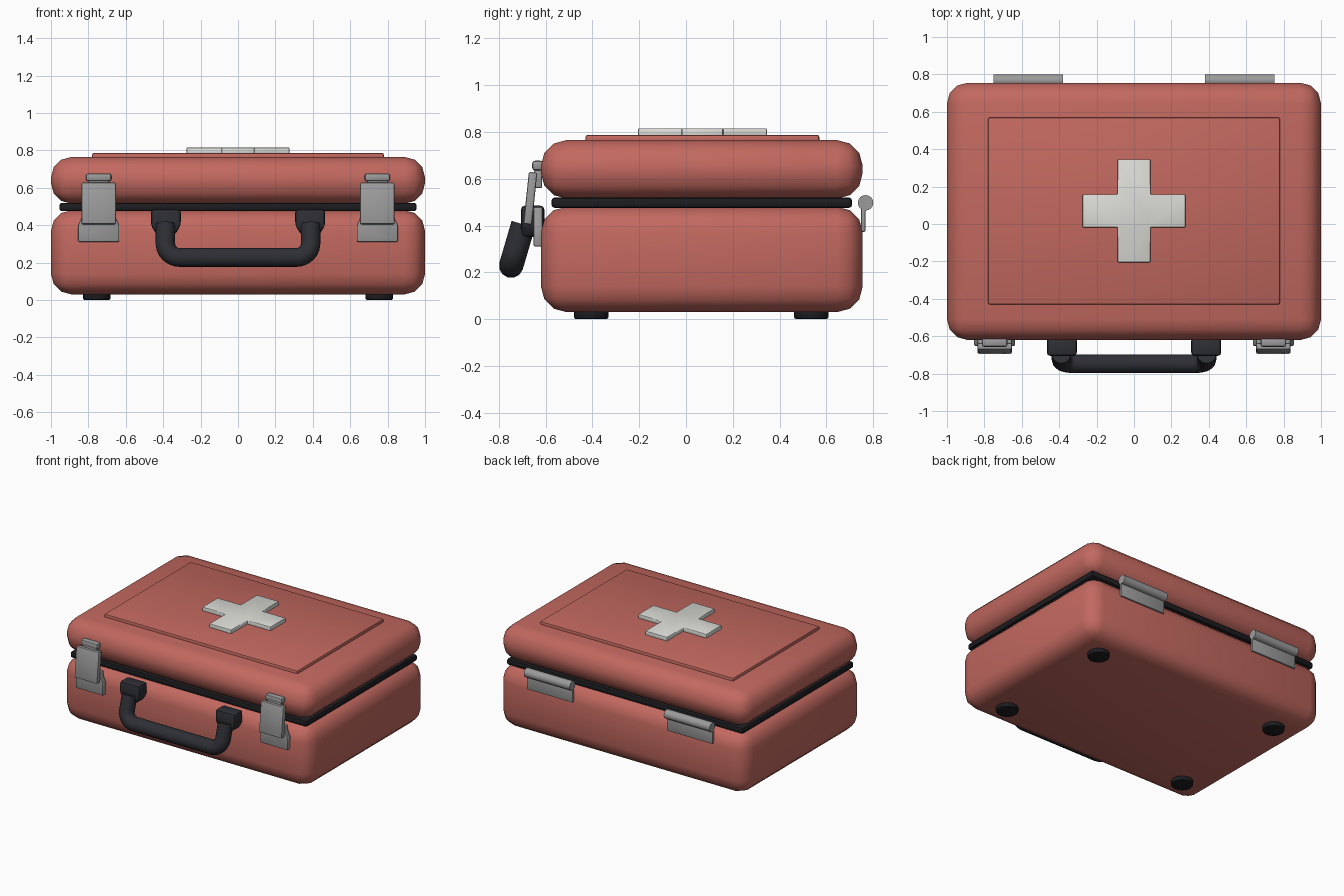
import bpy
from math import radians, sin, cos, pi
from mathutils import Vector

default = bpy.data.objects.get("Cube")
if default:
    bpy.data.objects.remove(default, do_unlink=True)


def material(name, color):
    m = bpy.data.materials.new(name)
    m.use_nodes = True
    m.diffuse_color = (*color, 1)
    node = next(n for n in m.node_tree.nodes if n.type == 'BSDF_PRINCIPLED')
    node.inputs["Base Color"].default_value = (*color, 1)
    return m


RED = material("case red", (0.54, 0.14, 0.115))
METAL = material("latch grey", (0.33, 0.33, 0.335))
WHITE = material("emblem white", (0.72, 0.72, 0.69))
GRIP = material("grip charcoal", (0.027, 0.028, 0.035))
RUBBER = material("rubber black", (0.012, 0.012, 0.015))


def finish(ob, name, mat, bevel=0, segments=2):
    """Name, colour, bevel and smooth the active object."""
    ob.name = ob.data.name = name
    ob.data.materials.clear()
    ob.data.materials.append(mat)
    if bevel:
        mod = ob.modifiers.new("rounded edges", 'BEVEL')
        mod.width = bevel
        mod.segments = segments
        mod.limit_method = 'ANGLE'
        mod.angle_limit = radians(29)
        bpy.ops.object.modifier_apply(modifier=mod.name)
    bpy.ops.object.shade_smooth_by_angle(angle=radians(40))
    return ob


def box(name, mat, xs, ys, zs, bevel=0, segments=2, tilt=0):
    """Box from its x, y and z ranges, tilted about x."""
    spans = (xs, ys, zs)
    bpy.ops.mesh.primitive_cube_add(size=1, location=[(a + b) / 2 for a, b in spans])
    ob = bpy.context.object
    ob.scale = [b - a for a, b in spans]
    bpy.ops.object.transform_apply(location=False, rotation=False, scale=True)
    ob.rotation_euler.x = tilt
    return finish(ob, name, mat, bevel, segments)


def cylinder(name, mat, radius, depth, loc, rot=(0, 0, 0), sides=16, bevel=0):
    bpy.ops.mesh.primitive_cylinder_add(vertices=sides, radius=radius, depth=depth,
                                        location=loc, rotation=rot)
    return finish(bpy.context.object, name, mat, bevel)


def prism(name, mat, outline, direction, bevel):
    """Solid made by pushing a flat outline along a direction."""
    n = len(outline)
    verts = [Vector(p) for p in outline]
    verts += [v + Vector(direction) for v in verts]
    faces = [list(range(n)), list(range(n, 2 * n))]
    faces += [(i, (i + 1) % n, n + (i + 1) % n, n + i) for i in range(n)]
    mesh = bpy.data.meshes.new(name)
    mesh.from_pydata(verts, [], faces)
    ob = bpy.data.objects.new(name, mesh)
    bpy.context.collection.objects.link(ob)
    bpy.ops.object.select_all(action='DESELECT')
    ob.select_set(True)
    bpy.context.view_layer.objects.active = ob
    bpy.ops.object.mode_set(mode='EDIT')
    bpy.ops.mesh.select_all(action='SELECT')
    bpy.ops.mesh.normals_make_consistent(inside=False)
    bpy.ops.object.mode_set(mode='OBJECT')
    return finish(ob, name, mat, bevel)


# Case shells, seal and raised lid panel
MID_Y = 0.07
box("lower_shell", RED, (-1, 1), (-0.62, 0.755), (0.03, 0.48), 0.11, 3)
box("lid", RED, (-1, 1), (-0.62, 0.755), (0.515, 0.765), 0.11, 3)
box("seal", RUBBER, (-0.955, 0.955), (-0.575, 0.71), (0.475, 0.52), 0.015)
box("lid_panel", RED, (-0.78, 0.78), (-0.43, 0.57), (0.745, 0.787), 0.01)

# Cross emblem: one quarter corner turned four times
ARM, HALF = 0.275, 0.088
cross = []
for k in range(4):
    c, s = round(cos(k * pi / 2)), round(sin(k * pi / 2))
    for x, y in ((ARM, -HALF), (ARM, HALF), (HALF, HALF)):
        cross.append((x * c - y * s, MID_Y + x * s + y * c, 0.78))
prism("cross_emblem", WHITE, cross, (0, 0, 0.035), 0.005)

for side, sx in (("left", 1), ("right", -1)):
    # Latch: shouldered base plate, tilted lever, catch on the lid
    x = 0.745 * sx
    base = [(-0.11, 0.31), (0.11, 0.31), (0.11, 0.40), (0.092, 0.44),
            (0.092, 0.48), (-0.092, 0.48), (-0.092, 0.44), (-0.11, 0.40)]
    prism(side + "_latch_base", METAL, [(x + u, -0.652, z) for u, z in base],
          (0, 0.04, 0), 0.008)
    box(side + "_latch_lever", METAL, (x - 0.092, x + 0.092), (-0.683, -0.647),
        (0.405, 0.628), 0.008, 2, radians(-6))
    box(side + "_latch_catch", METAL, (x - 0.068, x + 0.068), (-0.657, -0.61),
        (0.635, 0.677), 0.012)
    box(side + "_latch_link", METAL, (x - 0.055, x + 0.055), (-0.65, -0.615),
        (0.56, 0.65), 0.005)

    # Handle mount with tapered foot
    x = 0.386 * sx
    mount = [(-0.08, 0.485), (0.08, 0.485), (0.08, 0.40),
             (0.05, 0.35), (-0.05, 0.35), (-0.08, 0.40)]
    prism(side + "_handle_mount", GRIP, [(x + u, -0.705, z) for u, z in mount],
          (0, 0.1, 0), 0.017)

    # Hinge: barrel and leaf
    x = 0.565 * sx
    cylinder(side + "_hinge_barrel", METAL, 0.033, 0.37, (x, 0.767, 0.497),
             (0, pi / 2, 0))
    box(side + "_hinge_leaf", METAL, (x - 0.185, x + 0.185), (0.748, 0.766),
        (0.373, 0.497), 0.004)

    # Feet
    for end, y in (("front", -0.405), ("back", 0.535)):
        cylinder(f"{side}_{end}_foot", RUBBER, 0.074, 0.045,
                 (0.755 * sx, y, 0.0225), sides=20, bevel=0.01)

# Carry handle: U-shaped tube hanging forward
TOP, LOW = Vector((0, -0.695, 0.405)), Vector((0, -0.747, 0.228))
down = (LOW - TOP).normalized()
REACH, BEND = 0.388, 0.075
half = [Vector((REACH, 0, 0)) + TOP]
for i in range(7):
    a = i / 6 * pi / 2
    half.append(LOW + Vector((REACH - BEND + BEND * cos(a), 0, 0))
                - down * BEND * (1 - sin(a)))
path = half + [Vector((-p.x, p.y, p.z)) for p in reversed(half)]
curve = bpy.data.curves.new("carry_handle", 'CURVE')
curve.dimensions = '3D'
curve.bevel_depth = 0.052
curve.bevel_resolution = 4
curve.use_fill_caps = True
spline = curve.splines.new('POLY')
spline.points.add(len(path) - 1)
for point, p in zip(spline.points, path):
    point.co = (*p, 1)
handle = bpy.data.objects.new("carry_handle", curve)
bpy.context.collection.objects.link(handle)
bpy.ops.object.select_all(action='DESELECT')
handle.select_set(True)
bpy.context.view_layer.objects.active = handle
bpy.ops.object.convert(target='MESH')
finish(bpy.context.object, "carry_handle", GRIP)
